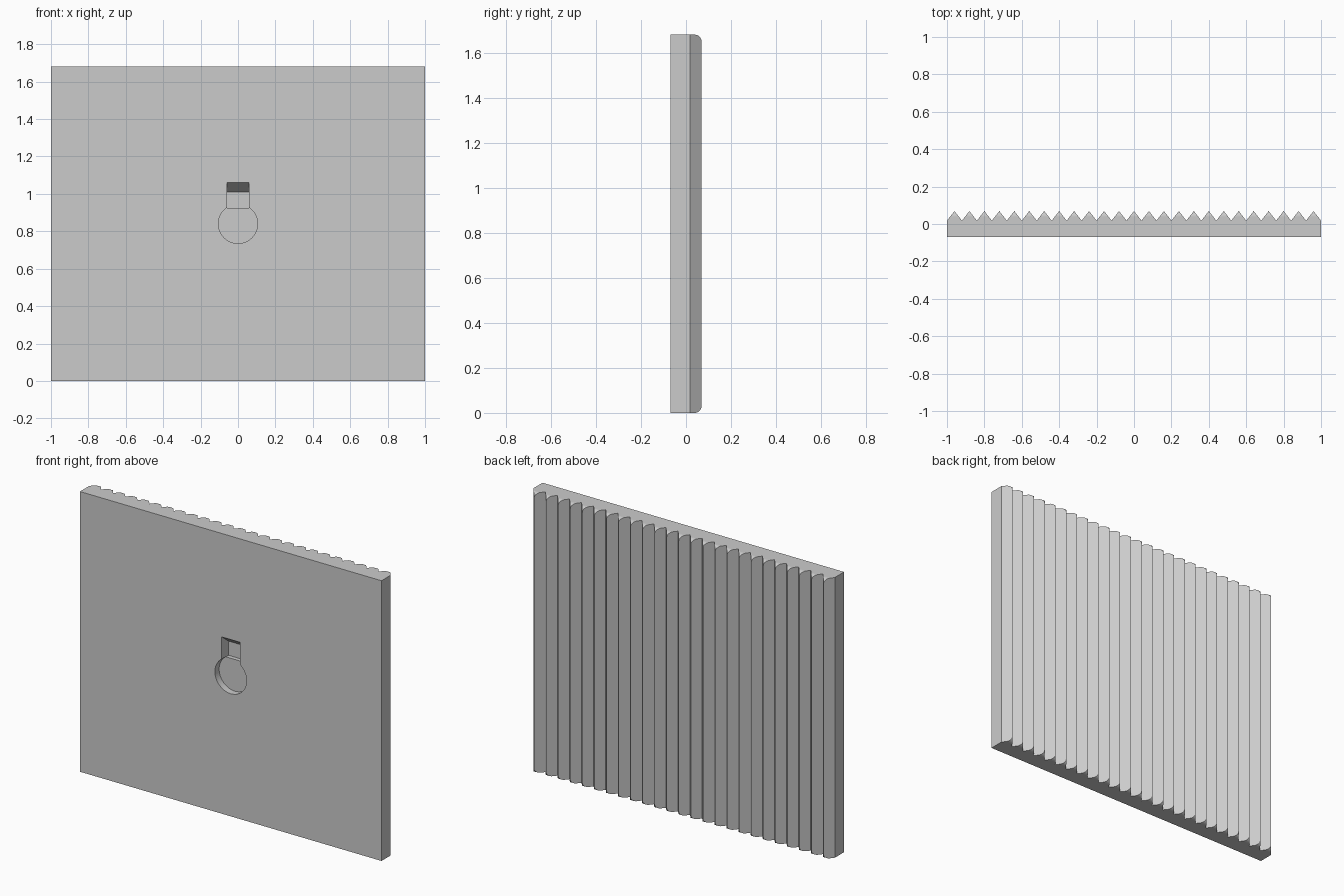
import bpy, bmesh, math
from mathutils import Vector

if "Cube" in bpy.data.objects:
    bpy.data.objects.remove(bpy.data.objects["Cube"], do_unlink=True)

HEIGHT = 1.68
FRONT, VALLEY, PEAK = -0.069, 0.018, 0.069
RIDGES = 25
PITCH = 2 / RIDGES

grey = bpy.data.materials.new("light grey")
grey.use_nodes = True
colour = (0.6, 0.6, 0.6, 1)
grey.diffuse_color = colour
grey.node_tree.nodes["Principled BSDF"].inputs["Base Color"].default_value = colour


def prism(name, outline, direction):
    """Extrude a closed 3D outline along a direction."""
    bm = bmesh.new()
    face = bm.faces.new([bm.verts.new(p) for p in outline])
    extruded = bmesh.ops.extrude_face_region(bm, geom=[face])["geom"]
    verts = [g for g in extruded if isinstance(g, bmesh.types.BMVert)]
    bmesh.ops.translate(bm, verts=verts, vec=Vector(direction))
    bmesh.ops.recalc_face_normals(bm, faces=bm.faces)
    mesh = bpy.data.meshes.new(name)
    bm.to_mesh(mesh)
    bm.free()
    mesh.materials.append(grey)
    obj = bpy.data.objects.new(name, mesh)
    bpy.context.collection.objects.link(obj)
    return obj


def boolean(target, tool, operation):
    mod = target.modifiers.new(tool.name, "BOOLEAN")
    mod.object, mod.operation, mod.solver = tool, operation, "EXACT"
    tool.hide_render = True
    tool.hide_set(True)
    tool.display_type = "WIRE"


# Panel with a sawtooth back
outline = [(-1, FRONT, 0), (1, FRONT, 0), (1, VALLEY, 0)]
for i in range(RIDGES):
    right = 1 - i * PITCH
    outline += [(right - PITCH / 2, PEAK, 0), (right - PITCH, VALLEY, 0)]
panel = prism("ridged_panel", outline, (0, 0, HEIGHT))

# Envelope that rounds the upper and lower ends of the ridges
R = 0.03
side = [(-1.1, FRONT - 0.1, 0)]
for centre_z, start in ((R, -90), (HEIGHT - R, 0)):
    for k in range(9):
        a = math.radians(start + k * 90 / 8)
        side.append((-1.1, PEAK - R + R * math.cos(a), centre_z + R * math.sin(a)))
side.append((-1.1, FRONT - 0.1, HEIGHT))
boolean(panel, prism("ridge_end_rounder", side, (2.2, 0, 0)), "INTERSECT")

# Round part of the keyhole
circle = [(0.105 * math.cos(a), FRONT - 0.05, 0.84 + 0.105 * math.sin(a))
          for a in (k * math.tau / 64 for k in range(64))]
boolean(panel, prism("keyhole_round_cutter", circle, (0, 0.09, 0)), "DIFFERENCE")

# Deeper hanging slot with a sloping ceiling
slot = [(-0.06, FRONT - 0.01, 0.925), (-0.06, FRONT + 0.065, 0.925),
        (-0.06, FRONT + 0.065, 1.01), (-0.06, FRONT, 1.06),
        (-0.06, FRONT - 0.01, 1.068)]
boolean(panel, prism("keyhole_slot_cutter", slot, (0.12, 0, 0)), "DIFFERENCE")
